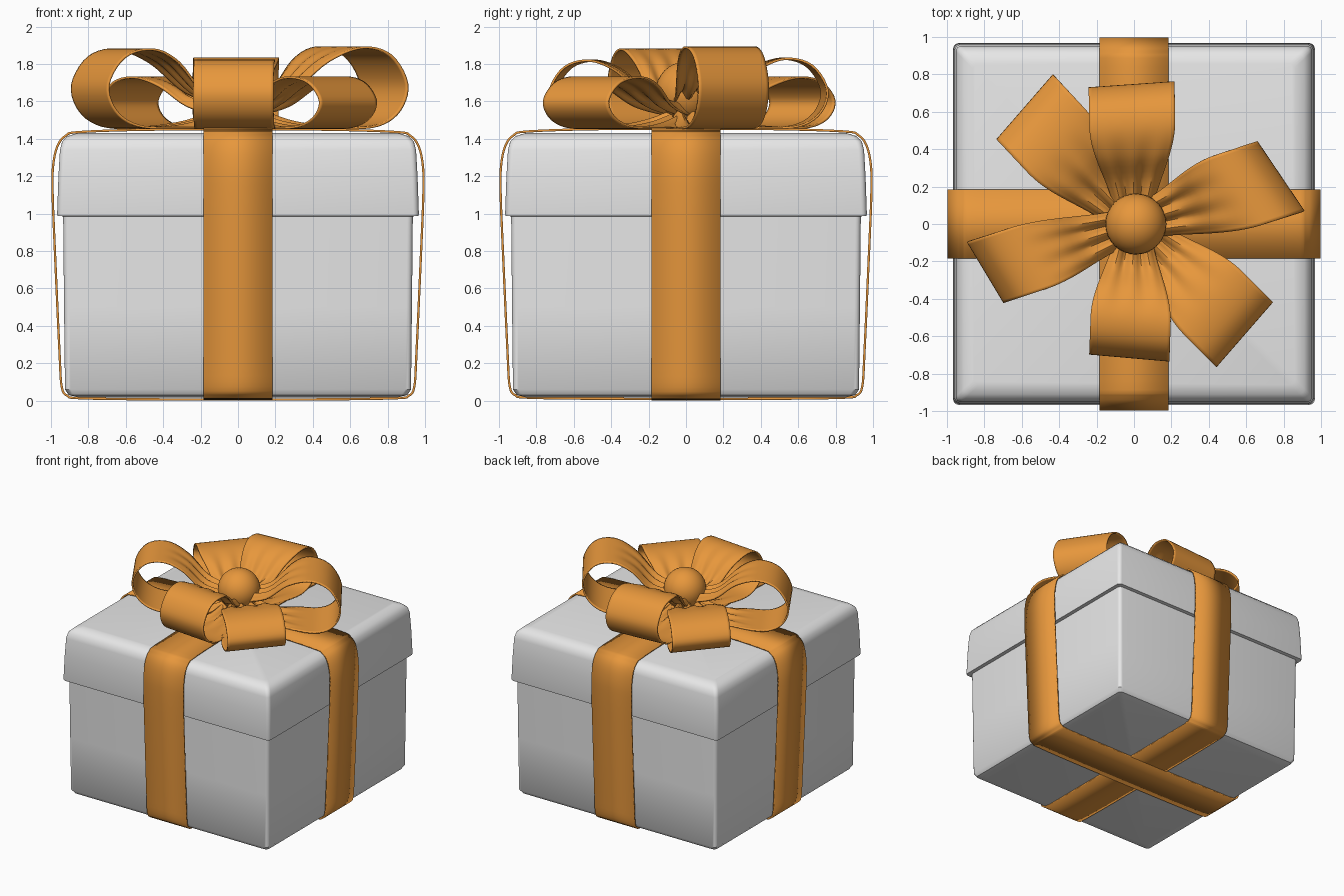
import bpy
import math
from mathutils import Vector

if "Cube" in bpy.data.objects:
    bpy.data.objects.remove(bpy.data.objects["Cube"])


def make_material(name, color):
    mat = bpy.data.materials.new(name)
    mat.use_nodes = True
    mat.diffuse_color = color
    mat.node_tree.nodes["Principled BSDF"].inputs["Base Color"].default_value = color
    return mat


PAPER = make_material("pale grey paper", (0.8, 0.8, 0.8, 1))
RIBBON = make_material("orange ribbon", (0.8, 0.31, 0.045, 1))


def smooth(obj, angle=35):
    bpy.ops.object.select_all(action="DESELECT")
    obj.select_set(True)
    bpy.context.view_layer.objects.active = obj
    bpy.ops.object.shade_smooth_by_angle(angle=math.radians(angle))


def grid(name, rows, mat, close_rows=False, close_cols=False, caps=False, thick=0, offset=0):
    """Skin a list of point rows with quads."""
    n, m = len(rows), len(rows[0])
    faces = []
    for i in range(n if close_rows else n - 1):
        for k in range(m if close_cols else m - 1):
            j, l = (i + 1) % n, (k + 1) % m
            faces.append((i * m + k, i * m + l, j * m + l, j * m + k))
    if caps:
        faces.append(tuple(reversed(range(m))))
        faces.append(tuple(range((n - 1) * m, n * m)))
    mesh = bpy.data.meshes.new(name)
    mesh.from_pydata([p for row in rows for p in row], [], faces)
    mesh.materials.append(mat)
    obj = bpy.data.objects.new(name, mesh)
    bpy.context.collection.objects.link(obj)
    smooth(obj)
    if thick:
        mod = obj.modifiers.new("thickness", "SOLIDIFY")
        mod.thickness = thick
        mod.offset = offset
    return obj


def spline(points, steps, closed=False):
    """Smooth path through the given points."""
    pts = [Vector(p) for p in points]
    n = len(pts)
    at = (lambda i: pts[i % n]) if closed else (lambda i: pts[max(0, min(n - 1, i))])
    out = []
    for i in range(n if closed else n - 1):
        a, b, c, d = at(i - 1), at(i), at(i + 1), at(i + 2)
        for s in range(steps):
            t = s / steps
            out.append(0.5 * (2 * b + (c - a) * t + (2 * a - 5 * b + 4 * c - d) * t * t
                              + (3 * b - a - 3 * c + d) * t ** 3))
    if not closed:
        out.append(pts[-1])
    return out


def square_ring(half, z, radius=0.03, steps=4):
    ring = []
    for corner in range(4):
        mid = math.radians(45 + 90 * corner)
        cx = math.copysign(half - radius, math.cos(mid))
        cy = math.copysign(half - radius, math.sin(mid))
        for s in range(steps + 1):
            a = mid + math.radians(90) * (s / steps - 0.5)
            ring.append((cx + radius * math.cos(a), cy + radius * math.sin(a), z))
    return ring


# Box body and overhanging lid
body = [(0.85, 0.016), (0.905, 0.03), (0.925, 0.06), (0.93, 0.5), (0.935, 1.02)]
lid = [(0.93, 0.985), (0.965, 0.988), (0.967, 1.0), (0.96, 1.2), (0.952, 1.34),
       (0.94, 1.385), (0.91, 1.415), (0.86, 1.43)]
grid("box_body", [square_ring(h, z) for h, z in body], PAPER, close_cols=True, caps=True)
grid("box_lid", [square_ring(h, z) for h, z in lid], PAPER, close_cols=True, caps=True)

# Two ribbon bands wrapped around the box
half_path = [(0.4, 0.0), (0.84, 0.006), (0.915, 0.02), (0.948, 0.07), (0.96, 0.25),
             (0.985, 0.8), (0.997, 1.1), (0.995, 1.25), (0.972, 1.36), (0.925, 1.42),
             (0.84, 1.442), (0.4, 1.455)]
outline = half_path + [(-x, z) for x, z in reversed(half_path)]
path = spline(outline, 4, closed=True)
low = min(p.y for p in path)
for name, turn, lift in (("ribbon_side_to_side", 0, 0.0), ("ribbon_front_to_back", 90, 0.003)):
    rows = [[(p.x, w, p.y - low + lift) for w in (-0.185, 0.185)] for p in path]
    band = grid(name, rows, RIBBON, close_rows=True, thick=0.012, offset=-1)
    band.rotation_euler.z = math.radians(turn)

# Bow loops: a teardrop path that widens and loses its pleats towards the tip
loop_path = spline([(0.08, 0.36), (0.3, 0.5), (0.5, 0.85), (0.7, 1.0), (0.89, 0.9), (1.0, 0.55),
                    (0.95, 0.22), (0.8, 0.03), (0.55, 0.0), (0.3, 0.05), (0.08, 0.2)], 5)
BASE, COLS = 1.458, 24


def bow_loop(name, angle, tip_angle, reach, width, height):
    rows = []
    for p in loop_path:
        s = min(1, p.x / 0.72)
        ease = s * s * (3 - 2 * s)
        half = 0.09 + (width / 2 - 0.09) * ease
        out = Vector((math.cos(math.radians(angle)), math.sin(math.radians(angle)), 0))
        a = math.radians(angle + (tip_angle - angle) * ease)
        side = Vector((-math.sin(a), math.cos(a), 0))
        row = []
        for k in range(COLS + 1):
            v = 2 * k / COLS - 1
            pleat = 0.028 * (1 - ease) * math.cos(v * 3 * math.pi)
            q = out * (p.x * reach) + side * (v * half)
            q.z = max(BASE, BASE + p.y * height + pleat)
            row.append(q)
        rows.append(row)
    grid(name, rows, RIBBON, thick=0.012)


bow_loop("bow_loop_back", 91, 94, 0.74, 0.46, 0.37)
bow_loop("bow_loop_back_right", 133, 139, 0.85, 0.46, 0.27)
bow_loop("bow_loop_right", 198, 211, 0.83, 0.38, 0.42)
bow_loop("bow_loop_front", 268, 265, 0.71, 0.43, 0.36)
bow_loop("bow_loop_front_left", 315, 319, 0.83, 0.46, 0.27)
bow_loop("bow_loop_left", 18, 34, 0.82, 0.45, 0.43)

# Round knot in the middle of the bow
bpy.ops.mesh.primitive_uv_sphere_add(segments=32, ring_count=16, radius=0.163,
                                     location=(0.01, 0, 1.65))
knot = bpy.context.object
knot.name = "bow_knot"
knot.data.materials.append(RIBBON)
smooth(knot)
